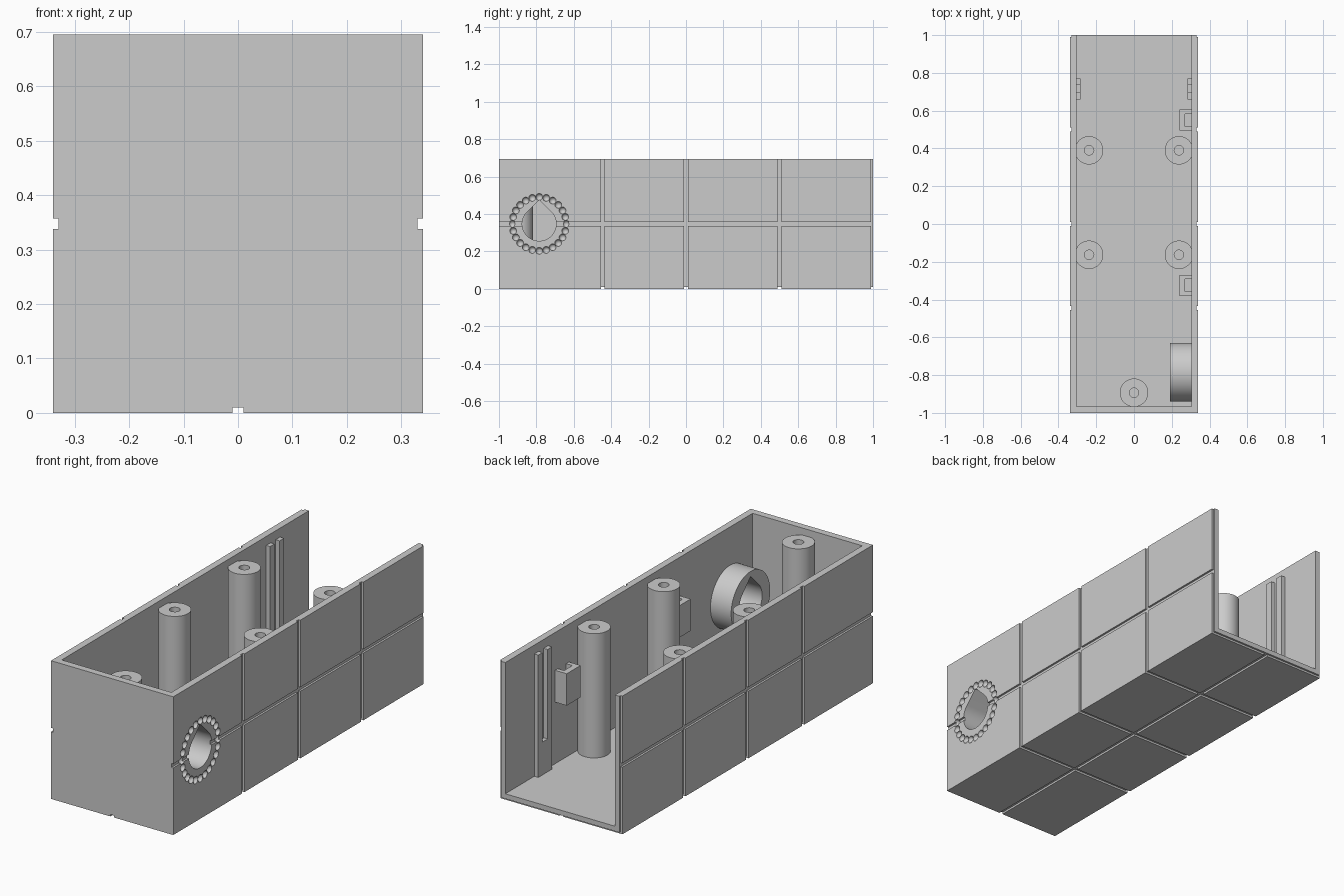
import bpy, bmesh, math
from mathutils import Matrix, Vector

if "Cube" in bpy.data.objects:
    bpy.data.objects.remove(bpy.data.objects["Cube"])

GREY = (0.6, 0.6, 0.6, 1)
mat = bpy.data.materials.new("light grey plastic")
mat.use_nodes = True
mat.diffuse_color = GREY
mat.node_tree.nodes["Principled BSDF"].inputs["Base Color"].default_value = GREY

W, H, T = 0.34, 0.695, 0.035      # half width, height, wall thickness
INNER = W - T
MID = H / 2
PORT_Y, PORT_R = -0.785, 0.091


def make(name, bm):
    bmesh.ops.recalc_face_normals(bm, faces=bm.faces)
    me = bpy.data.meshes.new(name)
    bm.to_mesh(me)
    bm.free()
    me.materials.append(mat)
    ob = bpy.data.objects.new(name, me)
    bpy.context.collection.objects.link(ob)
    return ob


def box(name, x0, x1, y0, y1, z0, z1):
    bm = bmesh.new()
    m = Matrix.Translation(((x0 + x1) / 2, (y0 + y1) / 2, (z0 + z1) / 2))
    m = m @ Matrix.Diagonal((x1 - x0, y1 - y0, z1 - z0, 1))
    bmesh.ops.create_cube(bm, size=1, matrix=m)
    return make(name, bm)


def cylinder(name, centre, r, depth, axis="Z", segs=48):
    bm = bmesh.new()
    m = Matrix.Translation(centre)
    if axis == "X":
        m = m @ Matrix.Rotation(math.pi / 2, 4, "Y")
    bmesh.ops.create_cone(bm, cap_ends=True, segments=segs, radius1=r,
                          radius2=r, depth=depth, matrix=m)
    return make(name, bm)


def teardrop(x0, x1):
    # Round hole with a pointed roof, extruded along x
    bm = bmesh.new()
    pts = [(0, PORT_R * math.sqrt(2))]
    for i in range(37):
        a = math.radians(135 + i * 270 / 36)
        pts.append((PORT_R * math.cos(a), PORT_R * math.sin(a)))
    face = bm.faces.new([bm.verts.new((x0, PORT_Y + p, MID + q)) for p, q in pts])
    ext = bmesh.ops.extrude_face_region(bm, geom=[face])
    verts = [v for v in ext["geom"] if isinstance(v, bmesh.types.BMVert)]
    bmesh.ops.translate(bm, verts=verts, vec=(x1 - x0, 0, 0))
    return make("port_cutter", bm)


def cut(ob, cutter):
    mod = ob.modifiers.new("cut", "BOOLEAN")
    mod.operation = "DIFFERENCE"
    mod.solver = "EXACT"
    mod.object = cutter
    bpy.context.view_layer.objects.active = ob
    bpy.ops.object.modifier_apply(modifier=mod.name)
    bpy.data.objects.remove(cutter)


def smooth(ob):
    bpy.ops.object.select_all(action="DESELECT")
    ob.select_set(True)
    bpy.context.view_layer.objects.active = ob
    bpy.ops.object.shade_smooth_by_angle(angle=math.radians(30))


# Open-topped, open-backed shell
shell = box("shell", -W, W, -1, 1, 0, H)
cut(shell, box("cavity", -INNER, INNER, -1 + T, 2, T, 1))

# Panel grooves: lengthwise on floor and sides, crosswise around the outside
G = 0.01
cut(shell, box("groove", -G, G, -2, 2, -1, G))
for s in (-1, 1):
    xa, xb = sorted((s * (W - G), s))
    cut(shell, box("groove", xa, xb, -2, 2, MID - G, MID + G))
for y in (-0.445, 0, 0.5, 1):
    cut(shell, box("groove", -1, 1, y - G, y + G, -1, G))
    for s in (-1, 1):
        xa, xb = sorted((s * (W - G), s))
        cut(shell, box("groove", xa, xb, y - G, y + G, -1, 2))

# Side port with a ring of round dimples
cut(shell, teardrop(0.1, 0.5))
bm = bmesh.new()
for i in range(24):
    a = i * math.tau / 24
    pos = Vector((W, PORT_Y + 0.144 * math.sin(a), MID + 0.144 * math.cos(a)))
    bmesh.ops.create_uvsphere(bm, u_segments=16, v_segments=9, radius=0.0185,
                              matrix=Matrix.Translation(pos))
cut(shell, make("dimples", bm))
smooth(shell)

# Collar behind the port
collar = cylinder("port_collar", (0.25, PORT_Y, MID), 0.155, 0.12, "X", 64)
cut(collar, teardrop(0.1, 0.5))
smooth(collar)

# Screw posts
POST_TOP = 0.66
for i, (x, y) in enumerate([(-0.238, 0.39), (0.238, 0.39), (-0.238, -0.163),
                            (0.238, -0.163), (0, -0.893)]):
    z0 = T - 0.01
    post = cylinder(f"screw_post_{i + 1}", (x, y, (z0 + POST_TOP) / 2), 0.075, POST_TOP - z0)
    cut(post, cylinder("bore", (x, y, POST_TOP), 0.025, 0.8, segs=24))
    smooth(post)

# Slotted card rails on both side walls
for name, s in (("left", 1), ("right", -1)):
    xa, xb = sorted((s * 0.283, s * (INNER + 0.005)))
    rail = box(f"card_rail_{name}", xa, xb, 0.66, 0.77, T - 0.005, 0.65)
    cut(rail, box("slot", xa - 0.1, xb + 0.1, 0.695, 0.735, 0.2, 1))

# Pocket clips on the left wall
for name, y in (("back", 0.55), ("front", -0.325)):
    clip = box(f"wall_clip_{name}", 0.24, INNER + 0.005, y - 0.055, y + 0.055, 0.345, 0.505)
    cut(clip, box("pocket", 0.27, 0.4, y - 0.033, y + 0.033, 0.38, 1))
